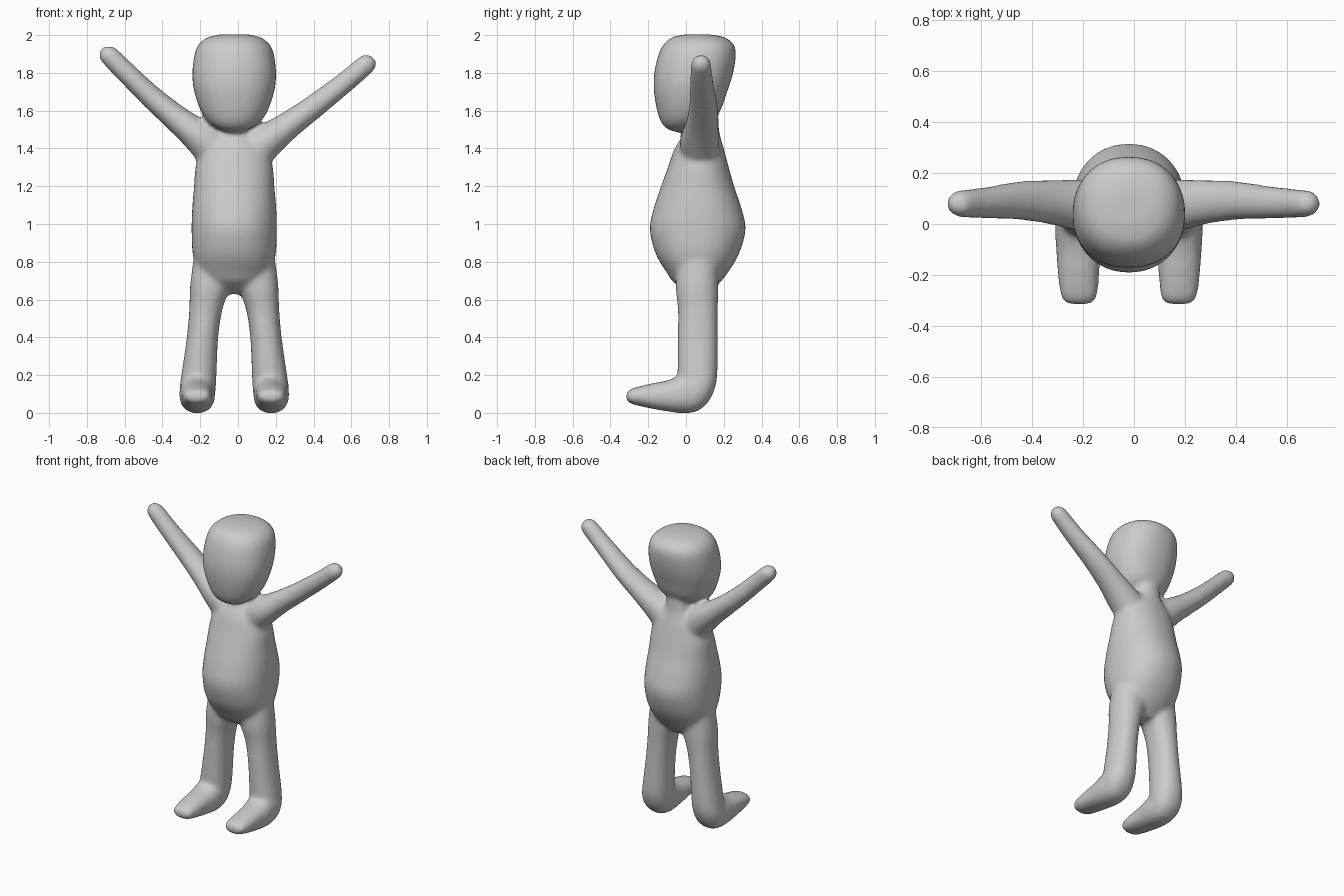
import bpy, bmesh, math
from mathutils import Vector

CX = -0.02  # symmetry line of head, torso and legs
X, Y, Z = Vector((1, 0, 0)), Vector((0, 1, 0)), Vector((0, 0, 1))
bm = bmesh.new()


def catmull(a, b, c, d, t):
    return tuple(0.5 * (2*q + (r-p)*t + (2*p-5*q+4*r-s)*t*t + (3*q-p-3*r+s)*t**3)
                 for p, q, r, s in zip(a, b, c, d))


def refine(rows, steps=4):
    ext = [rows[0]] + rows + [rows[-1]]
    out = [catmull(*ext[i:i+4], k/steps) for i in range(len(rows)-1) for k in range(steps)]
    return out + [rows[-1]]


def loft(rings, power=2.0, n=32):
    """Skin closed superellipse rings: (centre, u half axis, v half axis)."""
    loops = []
    for c, u, v in rings:
        loop = []
        for i in range(n):
            a = 2*math.pi*i/n
            ca, sa = math.cos(a), math.sin(a)
            loop.append(bm.verts.new(c + u*math.copysign(abs(ca)**(2/power), ca)
                                     + v*math.copysign(abs(sa)**(2/power), sa)))
        loops.append(loop)
    for a, b in zip(loops, loops[1:]):
        for i in range(n):
            j = (i+1) % n
            bm.faces.new((a[i], a[j], b[j], b[i]))
    bm.faces.new(loops[0][::-1])
    bm.faces.new(loops[-1])


def upright(rows, power=2.0, sx=1):
    """Rows of z, x offset, half width, y min, y max."""
    loft([(Vector((CX+sx*x, (y0+y1)/2, z)), X*w, Y*(y1-y0)/2)
          for z, x, w, y0, y1 in refine(rows)], power)


def forward(rows, power=2.0, sx=1):
    """Rows of y, x offset, half width, z min, z max."""
    loft([(Vector((CX+sx*x, y, (z0+z1)/2)), X*w, Z*(z1-z0)/2)
          for y, x, w, z0, z1 in refine(rows)], power)


def arm(rows):
    """Rows of x, z, radius in front view, y centre, half depth."""
    d = Vector((rows[-1][0]-rows[0][0], 0, rows[-1][1]-rows[0][1])).normalized()
    side = d.cross(Y)
    loft([(Vector((x, y, z)), side*r, Y*ry) for x, z, r, y, ry in refine(rows)])


# Head
upright([(1.487, 0, .03, -.06, .00), (1.515, 0, .105, -.115, .07), (1.58, 0, .168, -.148, .17),
         (1.70, 0, .212, -.17, .218), (1.80, 0, .222, -.168, .25), (1.90, 0, .21, -.145, .265),
         (1.955, 0, .185, -.115, .25), (1.99, 0, .135, -.07, .20), (2.004, 0, .07, 0, .12)], 2.2)

# Torso and neck
upright([(.63, 0, .06, .02, .12), (.69, 0, .15, -.065, .18), (.74, 0, .19, -.10, .22),
         (.84, 0, .22, -.16, .28), (.97, 0, .226, -.192, .316), (1.08, 0, .223, -.172, .295),
         (1.2, 0, .213, -.132, .255), (1.3, 0, .205, -.096, .227), (1.4, 0, .175, -.06, .20),
         (1.48, 0, .10, -.01, .178), (1.56, 0, .08, .02, .17), (1.64, 0, .07, .04, .16)], 2.15)

# Legs and feet
for s in (-1, 1):
    upright([(.02, .195, .06, -.03, .08), (.06, .195, .085, -.04, .12), (.12, .194, .096, -.045, .15),
             (.2, .187, .093, -.045, .166), (.4, .168, .083, -.043, .168), (.55, .150, .088, -.043, .168),
             (.68, .127, .106, -.055, .172), (.85, .11, .10, -.04, .17)], 2.2, s)
    forward([(-.316, .196, .04, .065, .105), (-.29, .196, .07, .048, .128), (-.2, .198, .081, .026, .152),
             (-.1, .198, .088, .008, .172), (-.02, .196, .094, -.002, .20), (.05, .195, .09, .005, .2),
             (.09, .195, .07, .03, .18)], 2.3, s)

# Raised arms
arm([(-.08, 1.35, .12, .07, .10), (-.2, 1.46, .092, .072, .103), (-.32, 1.555, .072, .085, .088),
     (-.45, 1.665, .062, .092, .076), (-.58, 1.79, .056, .083, .062), (-.68, 1.89, .053, .08, .053),
     (-.705, 1.91, .042, .08, .043), (-.722, 1.927, .02, .08, .02)])
arm([(.04, 1.35, .12, .07, .10), (.16, 1.445, .092, .072, .103), (.27, 1.525, .073, .085, .088),
     (.40, 1.62, .063, .092, .076), (.56, 1.745, .056, .083, .062), (.675, 1.842, .053, .08, .053),
     (.702, 1.862, .042, .08, .043), (.72, 1.875, .02, .08, .02)])

# Fuse all parts into one smooth skin
bmesh.ops.recalc_face_normals(bm, faces=bm.faces)
mesh = bpy.data.meshes.new("figure_body")
bm.to_mesh(mesh)
bm.free()
body = bpy.data.objects.new("figure_body", mesh)
bpy.context.collection.objects.link(body)
rm = body.modifiers.new("fuse", 'REMESH')
rm.mode = 'VOXEL'
rm.voxel_size = 0.014
rm.use_smooth_shade = True
sm = body.modifiers.new("soften", 'SMOOTH')
sm.factor = 0.5
sm.iterations = 8
